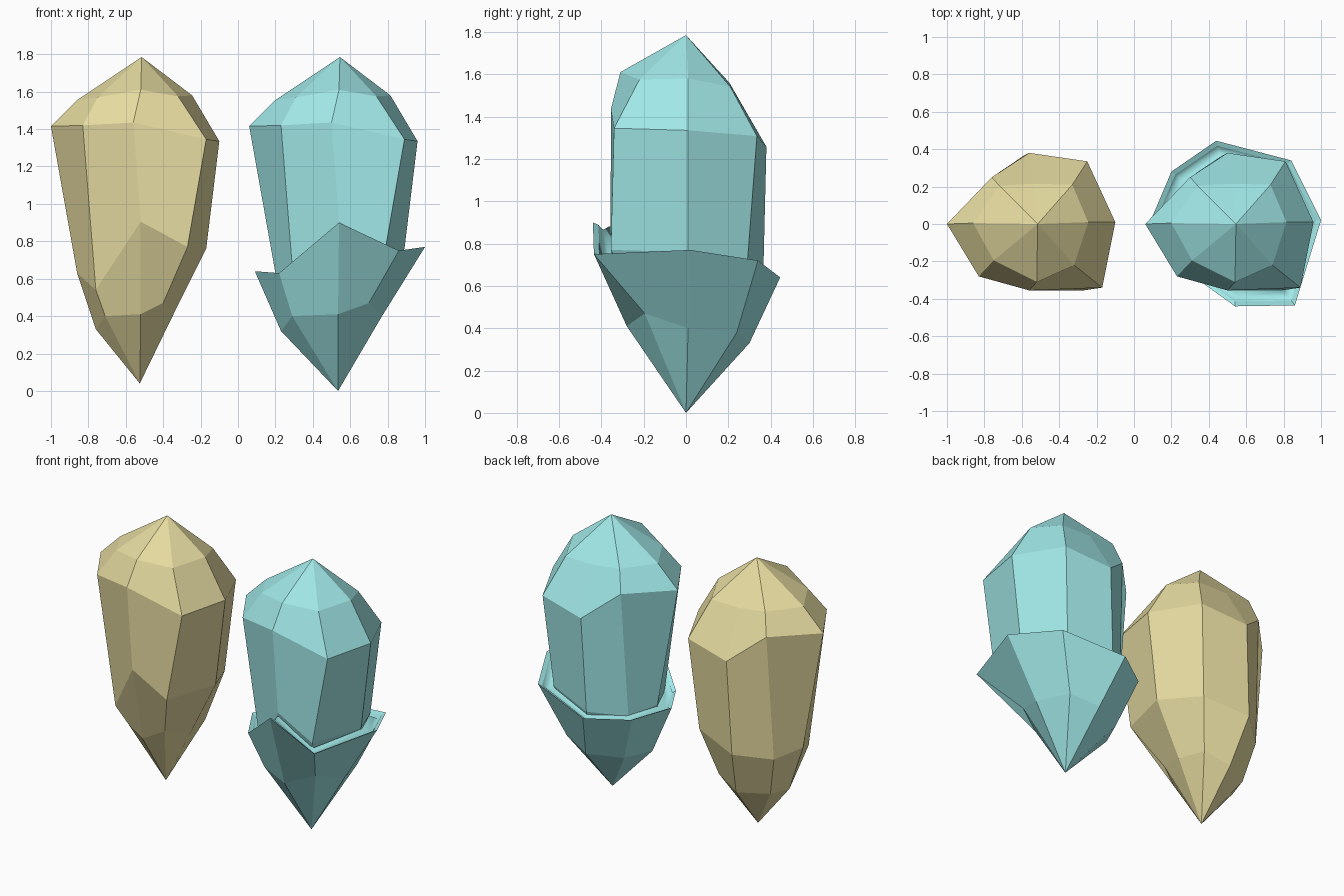
import bpy
from mathutils import Vector

if "Cube" in bpy.data.objects:
    bpy.data.objects.remove(bpy.data.objects["Cube"])


def material(name, rgb):
    m = bpy.data.materials.new(name)
    m.diffuse_color = (*rgb, 1)
    m.use_nodes = True
    m.node_tree.nodes["Principled BSDF"].inputs["Base Color"].default_value = m.diffuse_color
    return m


def loft(name, rings, bottom, top, mat, shift=0.0, smooth_from=99):
    """Skin eight-sided rings (low to high); a tip closes each end if given."""
    n = len(rings[0])
    verts = [p for r in rings for p in r]
    faces, smooth = [], []
    for k in range(len(rings) - 1):
        for i in range(n):
            j = (i + 1) % n
            faces.append((k * n + i, k * n + j, (k + 1) * n + j, (k + 1) * n + i))
            smooth.append(k >= smooth_from)
    verts.append(bottom)
    tip = len(verts) - 1
    for i in range(n):
        faces.append((tip, (i + 1) % n, i))
        smooth.append(False)
    if top:
        verts.append(top)
        base = (len(rings) - 1) * n
        for i in range(n):
            faces.append((base + i, base + (i + 1) % n, len(verts) - 1))
            smooth.append(False)
    me = bpy.data.meshes.new(name)
    me.from_pydata([(x + shift, y, z) for x, y, z in verts], [], faces)
    me.polygons.foreach_set("use_smooth", smooth)
    me.materials.append(mat)
    ob = bpy.data.objects.new(name, me)
    bpy.context.collection.objects.link(ob)
    return ob


yellow = material("yellow", (0.80, 0.72, 0.36))
teal = material("teal", (0.36, 0.81, 0.81))

# Kernel rings: left, front left, front, front right, right, back right, back, back left
heel = [(-.76, .01, .33), (-.71, -.12, .40), (-.52, -.25, .41), (-.40, -.19, .47),
        (-.34, .01, .42), (-.38, .20, .40), (-.54, .25, .34), (-.72, .15, .34)]
waist = [(-.86, .01, .63), (-.76, -.19, .54), (-.52, -.356, .905), (-.27, -.355, .77),
         (-.17, .01, .76), (-.30, .29, .71), (-.59, .365, .645), (-.78, .20, .60)]
shoulder = [(-1.0, 0, 1.415), (-.83, -.28, 1.42), (-.56, -.355, 1.435), (-.17, -.34, 1.345),
            (-.10, .01, 1.335), (-.25, .335, 1.308), (-.56, .38, 1.257), (-.76, .25, 1.42)]
crown = [(-.86, .005, 1.555), (-.75, -.195, 1.57), (-.52, -.31, 1.61), (-.32, -.22, 1.575),
         (-.245, .01, 1.58), (-.33, .21, 1.54), (-.54, .215, 1.54), (-.72, .205, 1.56)]
kernel = [heel, waist, shoulder, crown]

# Bare kernel and its twin that sits in the cup
loft("bare_kernel", kernel, (-.525, 0, .04), (-.515, 0, 1.785), yellow)
loft("cupped_kernel", kernel, (-.525, 0, .04), (-.515, 0, 1.785), teal, shift=1.06)

# Cup: faceted bowl with a hollow groove between its lip and the kernel
bowl = [(.23, .02, .32), (.29, -.14, .40), (.535, -.28, .41), (.70, -.195, .47),
        (.77, .01, .40), (.70, .24, .38), (.52, .30, .33), (.31, .20, .32)]
lip = [(.09, .02, .64), (.22, -.21, .63), (.54, -.44, .90), (.86, -.435, .75),
       (1.0, .02, .77), (.84, .34, .72), (.44, .445, .64), (.20, .28, .63)]


def inset(ring, f, drop):
    """Shrink a ring in plan towards the cup centre and lower it."""
    return [(.54 + (x - .54) * f, y * f, z - drop) for x, y, z in ring]


loft("cup", [bowl, lip, inset(lip, .94, .012), inset(lip, .89, .035),
             inset(lip, .83, .02), inset(lip, .76, .02)],
     (.535, 0, 0), None, teal, smooth_from=2)
